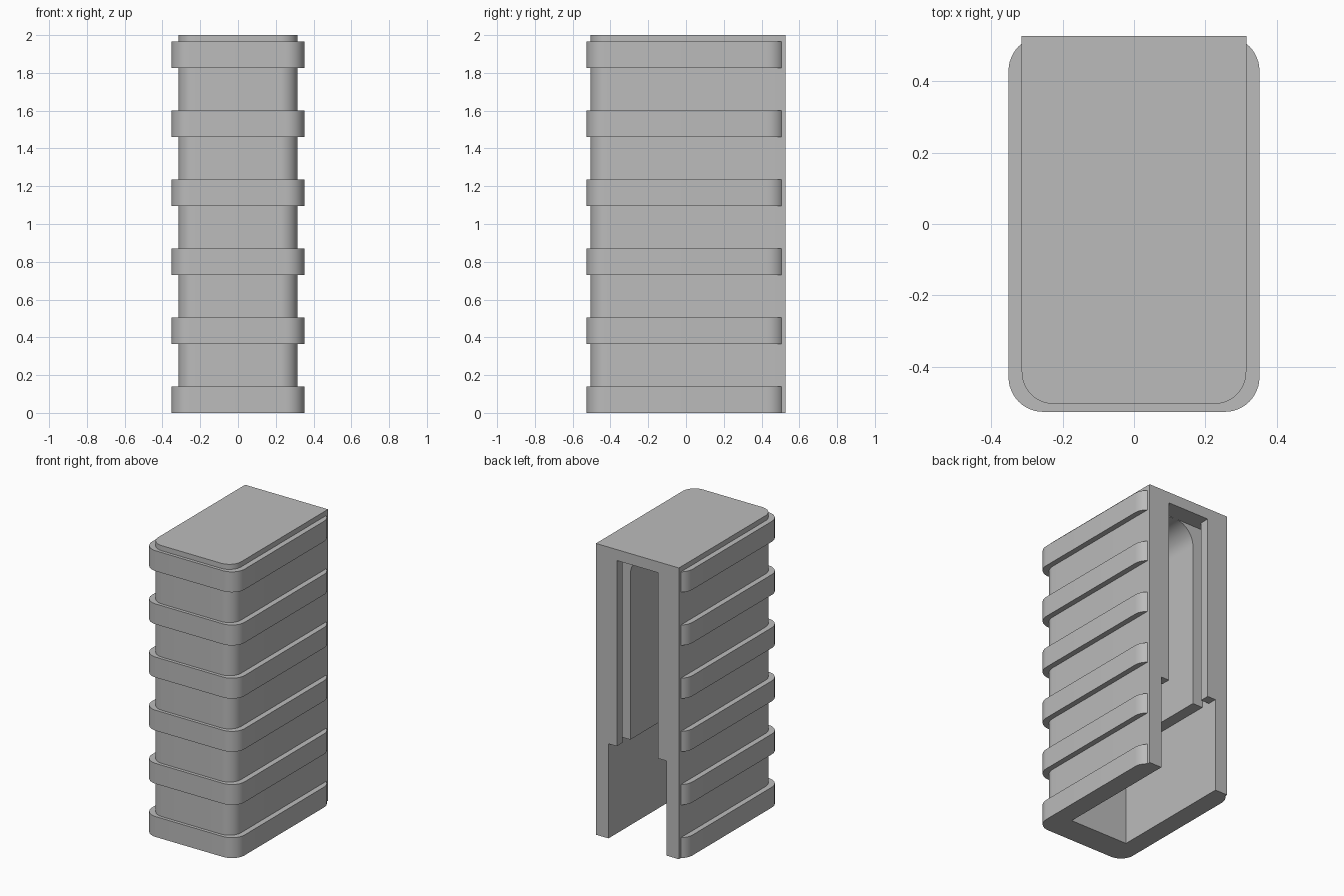
import bpy, bmesh
from math import sin, cos, pi

cube = bpy.data.objects.get("Cube")
if cube:
    bpy.data.objects.remove(cube, do_unlink=True)

grey = bpy.data.materials.new("matte grey")
grey.use_nodes = True
colour = (0.5, 0.5, 0.5, 1)
grey.diffuse_color = colour
grey.node_tree.nodes["Principled BSDF"].inputs["Base Color"].default_value = colour


def arc(cx, cy, r, start, end, steps=12):
    angles = [start + (end - start) * i / steps for i in range(steps + 1)]
    return [(cx + r * cos(a), cy + r * sin(a)) for a in angles]


def extrude(name, outline, low, high, along="z"):
    """Prism from an outline: (x, y) raised along z, or (x, z) pushed along y."""
    bm = bmesh.new()
    place = (lambda u, v, w: (u, v, w)) if along == "z" else (lambda u, v, w: (u, w, v))
    base = bm.faces.new([bm.verts.new(place(u, v, low)) for u, v in outline])
    moved = bmesh.ops.extrude_face_region(bm, geom=[base])["geom"]
    shift = place(0, 0, high - low)
    bmesh.ops.translate(bm, vec=shift, verts=[g for g in moved if isinstance(g, bmesh.types.BMVert)])
    bmesh.ops.recalc_face_normals(bm, faces=bm.faces)
    mesh = bpy.data.meshes.new(name)
    bm.to_mesh(mesh)
    bm.free()
    mesh.materials.append(grey)
    obj = bpy.data.objects.new(name, mesh)
    bpy.context.collection.objects.link(obj)
    return obj


def box(name, half_width, y0, y1, z0, z1):
    outline = [(-half_width, y0), (half_width, y0), (half_width, y1), (-half_width, y1)]
    return extrude(name, outline, z0, z1)


def carve(obj, cutters):
    bpy.ops.object.select_all(action="DESELECT")
    bpy.context.view_layer.objects.active = obj
    obj.select_set(True)
    for cutter in cutters:
        cutter.hide_render = True
        mod = obj.modifiers.new("cut", "BOOLEAN")
        mod.operation, mod.solver, mod.object = "DIFFERENCE", "EXACT", cutter
        bpy.ops.object.modifier_apply(modifier=mod.name)
    bpy.ops.object.shade_smooth_by_angle(angle=pi / 6)


BACK, FRONT, INNER_FRONT = 0.527, -0.505, -0.34
STEP, CEILING = 0.65, 1.925

# Body: flat back, rounded front corners
W, R = 0.315, 0.09
outline = [(W, BACK), (-W, BACK)]
outline += arc(-W + R, FRONT + R, R, pi, 1.5 * pi)
outline += arc(W - R, FRONT + R, R, 1.5 * pi, 2 * pi)
body = extrude("body", outline, 0, 2)

# Hollow: wide well, guide groove, back slot and arched channel
arch_r = 0.143
arch = [(-arch_r, STEP - 0.1), (arch_r, STEP - 0.1)]
arch += arc(0, CEILING - arch_r, arch_r, 0, pi, 32)
hollow = [
    box("well_cutter", 0.22, INNER_FRONT, 0.7, -0.1, STEP),
    box("groove_cutter", 0.22, 0.40, 0.462, STEP - 0.1, CEILING),
    box("slot_cutter", 0.157, 0.43, 0.7, STEP - 0.1, CEILING),
    extrude("channel_cutter", arch, INNER_FRONT, 0.43, "y"),
]
carve(body, hollow)

# Ribs: rounded bands wrapping the front and sides
RW, RY, RR = 0.352, 0.527, 0.097
band = []
for sx, sy, a in ((1, 1, 0), (-1, 1, pi / 2), (-1, -1, pi), (1, -1, 1.5 * pi)):
    band += arc(sx * (RW - RR), sy * (RY - RR), RR, a, a + pi / 2)
core = box("rib_core_cutter", 0.28, -0.46, 0.7, -0.1, 2.1)
for i in range(6):
    z = i * 0.365
    carve(extrude(f"rib_{i + 1}", band, z, z + 0.14), [core])

for cutter in hollow + [core]:
    bpy.data.objects.remove(cutter, do_unlink=True)
